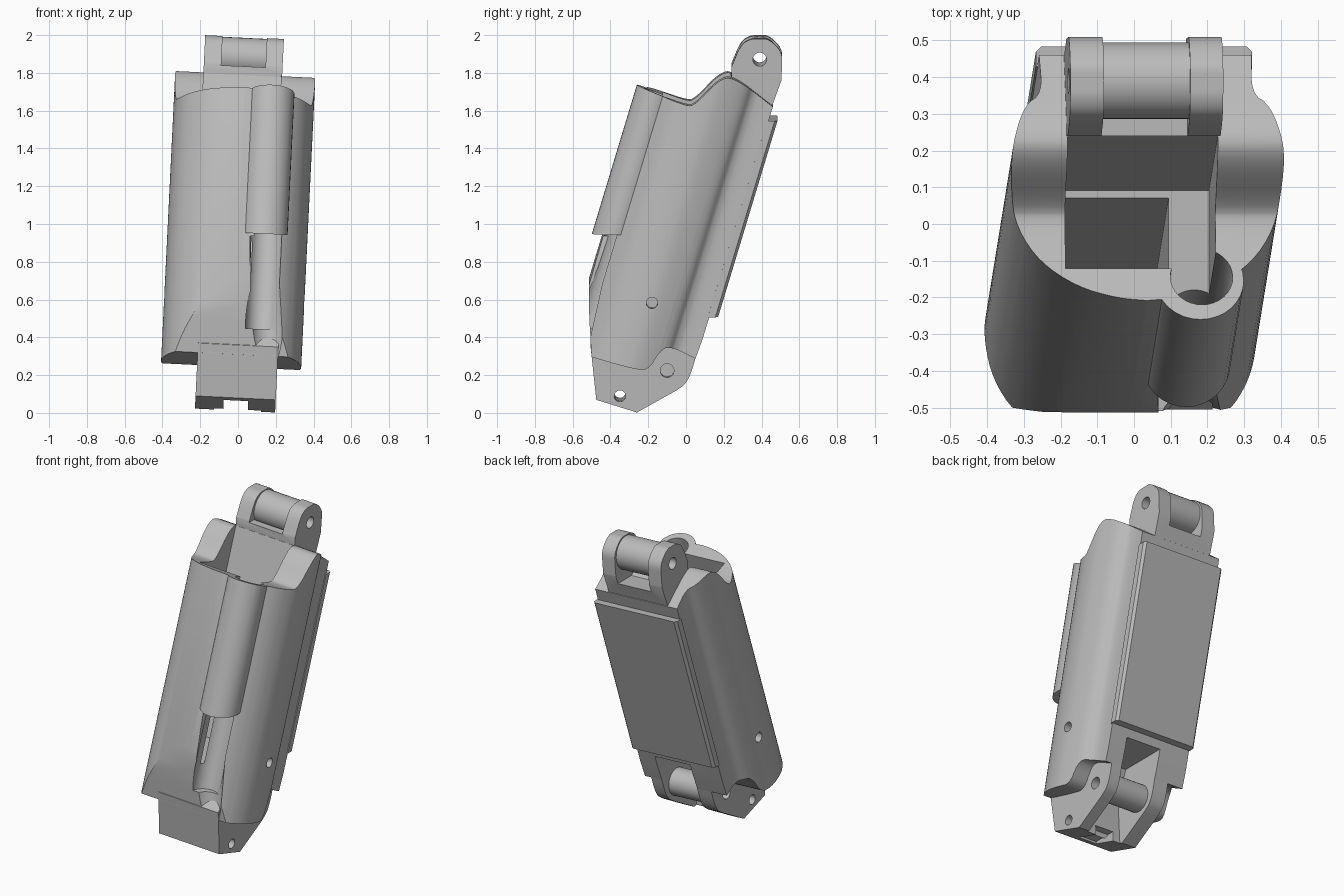
import bpy, bmesh, math
from mathutils import Matrix, Vector

if "Cube" in bpy.data.objects:
    bpy.data.objects.remove(bpy.data.objects["Cube"], do_unlink=True)

LEAN = 0.302              # backward slope of the body per unit height
ROLL = math.radians(2.8)  # sideways tilt of the whole part

grey = bpy.data.materials.new("plain_grey")
grey.use_nodes = True
grey.diffuse_color = (0.5, 0.5, 0.5, 1)
grey.node_tree.nodes["Principled BSDF"].inputs["Base Color"].default_value = (0.5, 0.5, 0.5, 1)


def prism(name, bottom, top):
    """Solid between two matching outlines."""
    bm = bmesh.new()
    a = [bm.verts.new(p) for p in bottom]
    b = [bm.verts.new(p) for p in top]
    bm.faces.new(a)
    bm.faces.new(b)
    for i in range(len(a)):
        j = (i + 1) % len(a)
        bm.faces.new((a[i], a[j], b[j], b[i]))
    bmesh.ops.recalc_face_normals(bm, faces=bm.faces)
    mesh = bpy.data.meshes.new(name)
    bm.to_mesh(mesh)
    bm.free()
    mesh.materials.append(grey)
    ob = bpy.data.objects.new(name, mesh)
    bpy.context.collection.objects.link(ob)
    return ob


def across(name, yz, x0, x1):
    """Side profile extruded across the width."""
    return prism(name, [(x0, y, z) for y, z in yz], [(x1, y, z) for y, z in yz])


def along(name, xy, z0, z1):
    """Cross-section extruded along the leaning axis."""
    return prism(name, *[[(x, y + LEAN * (z - 1), z) for x, y in xy] for z in (z0, z1)])


def circle(cx, cy, r, n=32):
    return [(cx + r * math.cos(math.tau * i / n), cy + r * math.sin(math.tau * i / n))
            for i in range(n)]


def rect(x0, x1, y0, y1):
    return [(x0, y0), (x1, y0), (x1, y1), (x0, y1)]


def rounded(pts, passes=2):
    """Corner cutting on an open path, ends kept."""
    for _ in range(passes):
        out = [pts[0]]
        for p, q in zip(pts, pts[1:]):
            p, q = Vector(p), Vector(q)
            out += [tuple(p.lerp(q, 0.25)), tuple(p.lerp(q, 0.75))]
        pts = out + [pts[-1]]
    return pts


def combine(ob, tool, op="DIFFERENCE", keep=False):
    mod = ob.modifiers.new("cut", "BOOLEAN")
    mod.operation, mod.object, mod.solver = op, tool, "EXACT"
    bpy.context.view_layer.objects.active = ob
    bpy.ops.object.modifier_apply(modifier=mod.name)
    if not keep:
        bpy.data.objects.remove(tool, do_unlink=True)


# Body: rounded section with a flat back and a tube ridge, trimmed to the side outline
half = rounded([(0.29, 0.268), (0.285, 0.14), (0.335, 0.10), (0.37, -0.02), (0.372, -0.1),
                (0.35, -0.21), (0.29, -0.31), (0.19, -0.385), (0.08, -0.42), (0, -0.427)])
body = along("body_shell", half + [(-x, y) for x, y in reversed(half[:-1])], 0.1, 1.95)
ridge = along("ridge", circle(0.145, -0.365, 0.12), 0.955, 1.95)
combine(body, ridge, "UNION")
rim = rounded([(-0.32, 1.77), (-0.26, 1.745), (0, 1.64), (0.05, 1.65), (0.17, 1.78),
               (0.25, 1.80), (0.46, 1.635)])
hem = rounded([(0.05, 0.30), (-0.09, 0.37), (-0.14, 0.34), (-0.2, 0.24), (-0.28, 0.25),
               (-0.5, 0.31)])
outline = across("outline", rim + [(0.5, 1.6), (0.13, 0.52)] + hem
                 + [(-0.512, 0.5), (-0.514, 0.72), (-0.56, 0.95)], -0.6, 0.6)
combine(body, outline, "INTERSECT")

# Top pocket, stepped deeper part, and the tube bore
combine(body, along("pocket", rect(-0.22, 0.19, -0.33, 0.0), 1.3, 1.95))
combine(body, along("deep_pocket", rect(-0.22, 0.08, -0.33, -0.02), 0.6, 1.4))
combine(body, along("bore", circle(0.15, -0.355, 0.085), 0.45, 1.95))

# Open channel in the lower front
channel = prism("channel", [(x, y - 0.585, 0.25) for x, y in circle(0.2, 0, 0.09)],
                [(x, y - 0.45, 0.94) for x, y in circle(0.15, 0, 0.085)])
combine(body, channel)

# Side slot and screw holes
combine(body, along("slot", rect(0.3, 0.5, 0.145, 0.205), 0.69, 1.03))
for x0, x1 in ((-0.5, -0.28), (0.28, 0.5)):
    combine(body, across("screw_hole", circle(-0.18, 0.6, 0.03), x0, x1))

# Lower knuckle
knuckle = across("lower_knuckle", [(-0.505, 0.36), (-0.475, 0.08), (-0.26, 0.013)]
                 + rounded([(-0.05, 0.13), (0.0, 0.165), (0.03, 0.23), (0.05, 0.30)])
                 + [(0.08, 0.4), (0.0, 0.48), (-0.4, 0.48)], -0.18, 0.245)
recess = across("recess", [(-0.28, -0.1), (0.3, -0.1), (0.3, 0.47), (-0.2, 0.47), (-0.28, 0.3)],
                -0.08, 0.17)
combine(body, recess, keep=True)
combine(knuckle, recess)
combine(knuckle, across("notch", rect(-0.43, -0.2, -0.1, 0.08), -0.03, 0.1))
bore_keep = along("bore_keep", circle(0.15, -0.355, 0.085), 0.45, 0.6)
combine(knuckle, bore_keep)
for y, z, r in ((-0.35, 0.1, 0.03), (-0.1, 0.235, 0.036)):
    combine(knuckle, across("pin_hole", circle(y, z, r), -0.5, 0.5))
lower_barrel = across("lower_barrel", circle(-0.1, 0.235, 0.085), -0.085, 0.175)

# Upper hinge: cheeks, low front wall and a barrel
crown = rounded([(0.24, 1.84), (0.29, 1.96), (0.34, 1.99), (0.39, 1.99), (0.44, 1.99),
                 (0.51, 1.92), (0.508, 1.84), (0.505, 1.77)])
hinge = across("upper_hinge", [(0.235, 1.62), (0.24, 1.8)] + crown
               + [(0.458, 1.64), (0.44, 1.58)], -0.222, 0.195)
combine(hinge, across("gap_above", rect(0.1, 0.6, 1.835, 2.1), -0.13, 0.105))
combine(hinge, across("gap_behind", rect(0.29, 0.6, 1.72, 1.9), -0.13, 0.105))
barrel = across("upper_barrel", circle(0.39, 1.882, 0.104), -0.135, 0.11)
for ob in (hinge, barrel):
    combine(ob, across("hinge_hole", circle(0.39, 1.882, 0.036), -0.5, 0.5))

# Back cover plate
plate = along("back_plate", [(-0.295, 0.26), (0.295, 0.26), (0.295, 0.30), (0.28, 0.315),
                             (-0.28, 0.315), (-0.295, 0.30)], 0.52, 1.56)

# Tilt everything and smooth the rounded surfaces
tilt = Matrix.Translation((0, 0, 1)) @ Matrix.Rotation(ROLL, 4, "Y") @ Matrix.Translation((0, 0, -1))
for ob in (body, knuckle, lower_barrel, hinge, barrel, plate):
    ob.data.transform(tilt)
    bpy.ops.object.select_all(action="DESELECT")
    ob.select_set(True)
    bpy.context.view_layer.objects.active = ob
    bpy.ops.object.shade_smooth_by_angle(angle=math.radians(30))
